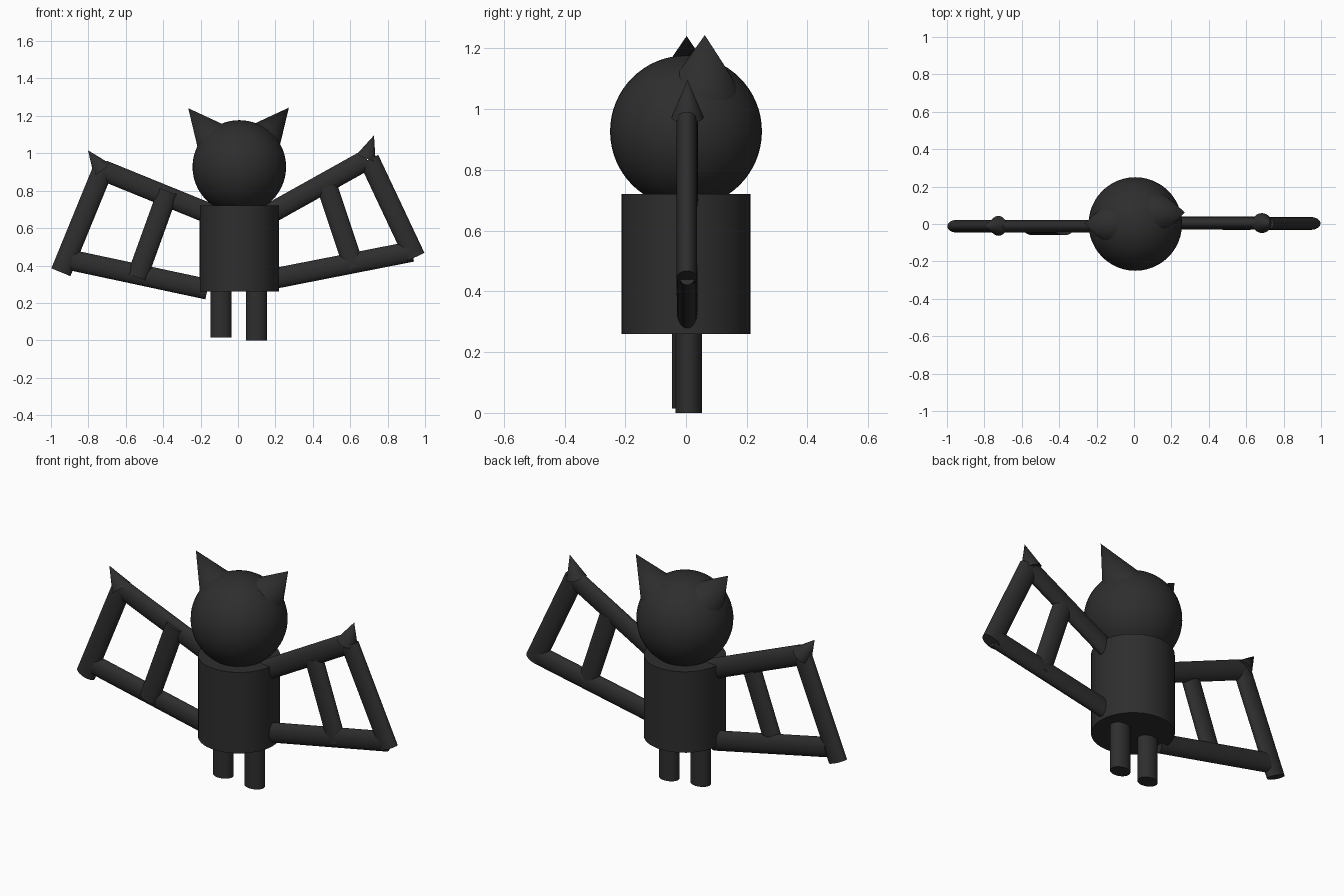
import bpy
import math
from mathutils import Vector

cube = bpy.data.objects.get("Cube")
if cube:
    bpy.data.objects.remove(cube, do_unlink=True)

charcoal = bpy.data.materials.new("charcoal")
charcoal.use_nodes = True
COLOUR = (0.027, 0.027, 0.027, 1)
charcoal.diffuse_color = COLOUR
charcoal.node_tree.nodes["Principled BSDF"].inputs["Base Color"].default_value = COLOUR


def finish(name):
    """Name, colour and smooth the object just added."""
    obj = bpy.context.object
    obj.name = name
    obj.data.materials.append(charcoal)
    bpy.ops.object.shade_smooth_by_angle(angle=math.radians(35))
    return obj


def post(name, x, y, bottom, top, rx, ry):
    """Upright round or oval cylinder."""
    bpy.ops.mesh.primitive_cylinder_add(
        vertices=48, radius=1, depth=top - bottom, location=(x, y, (bottom + top) / 2))
    finish(name).scale = (rx, ry, 1)


def rod(name, start, end, y, r_plane=0.055, r_y=0.034, tip=None):
    """Oval bar, or a spike when tip is 0, lying in the wing plane."""
    (x0, z0), (x1, z1) = start, end
    bpy.ops.mesh.primitive_cone_add(
        vertices=32, radius1=1, radius2=1 if tip is None else tip,
        depth=math.hypot(x1 - x0, z1 - z0),
        location=((x0 + x1) / 2, y, (z0 + z1) / 2),
        rotation=(0, math.atan2(x1 - x0, z1 - z0), 0))
    finish(name).scale = (r_plane, r_y, 1)


def ear(name, tip, direction, height=0.26, radius=0.126):
    """Cone whose base is buried in the head."""
    axis = Vector(direction).normalized()
    bpy.ops.mesh.primitive_cone_add(
        vertices=32, radius1=radius, radius2=0, depth=height,
        location=Vector(tip) - axis * height / 2)
    obj = finish(name)
    obj.rotation_mode = 'QUATERNION'
    obj.rotation_quaternion = axis.to_track_quat('Z', 'Y')


# Body, head and legs
post("body", 0.007, 0, 0.26, 0.72, 0.212, 0.212)
bpy.ops.mesh.primitive_uv_sphere_add(
    segments=48, ring_count=32, radius=0.25, location=(0.007, 0, 0.927))
finish("head")
post("left_leg", 0.099, 0.009, 0, 0.3, 0.056, 0.044)
post("right_leg", -0.091, -0.002, 0.015, 0.3, 0.056, 0.044)

# Ears
ear("left_ear", (0.272, 0.062, 1.244), (0.63, 0.02, 0.77))
ear("right_ear", (-0.266, 0.002, 1.241), (-0.63, 0, 0.77))

# Left wing frame
rod("left_wing_upper_bar", (0.1, 0.638), (0.69, 0.967), 0.005)
rod("left_wing_lower_bar", (0.1, 0.312), (0.93, 0.475), 0.004)
rod("left_wing_outer_bar", (0.70, 0.968), (0.947, 0.444), 0.003)
rod("left_wing_middle_bar", (0.476, 0.823), (0.62, 0.39), 0.003)
rod("left_wing_spike", (0.684, 0.973), (0.727, 1.096), 0.005, 0.055, 0.053, tip=0)

# Right wing frame
rod("right_wing_upper_bar", (-0.1, 0.656), (-0.722, 0.909), -0.012)
rod("right_wing_lower_bar", (-0.163, 0.273), (-0.888, 0.428), -0.012)
rod("right_wing_outer_bar", (-0.722, 0.914), (-0.947, 0.364), -0.012)
rod("right_wing_middle_bar", (-0.374, 0.797), (-0.54, 0.337), -0.026)
rod("right_wing_spike", (-0.725, 0.91), (-0.802, 1.016), -0.01, 0.055, 0.053, tip=0)
